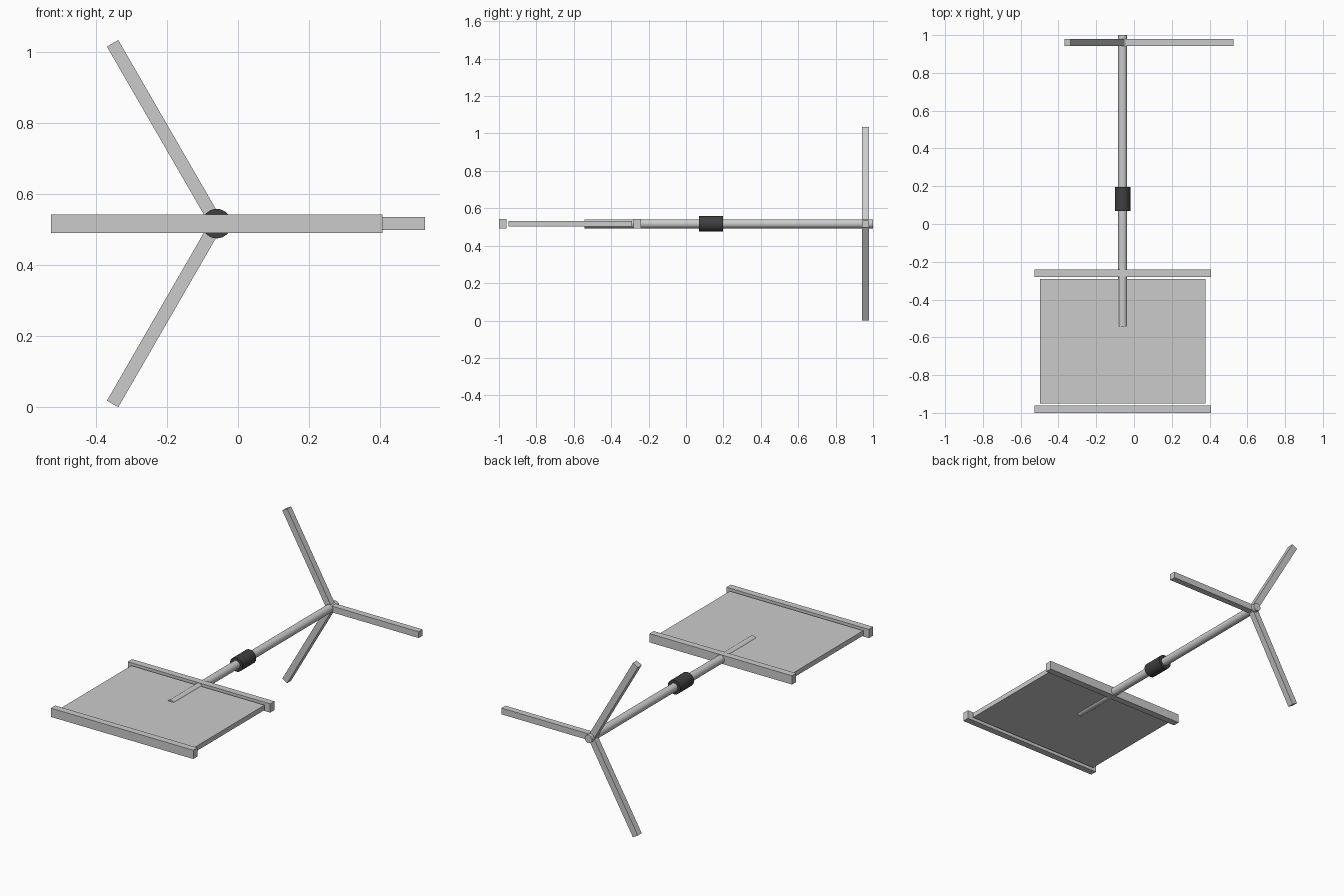
import bpy
from math import radians, cos, sin, pi

if "Cube" in bpy.data.objects:
    bpy.data.objects.remove(bpy.data.objects["Cube"])

AX, AZ = -0.06, 0.517  # centre line of the shaft


def box(name, loc, size, angle=0.0):
    bpy.ops.mesh.primitive_cube_add(size=1, location=loc, rotation=(0, angle, 0))
    ob = bpy.context.object
    ob.name = name
    ob.scale = size
    bpy.ops.object.transform_apply(location=False, rotation=True, scale=True)
    return ob


def rod(name, y0, y1, radius, sides=32):
    bpy.ops.mesh.primitive_cylinder_add(
        vertices=sides, radius=radius, depth=y1 - y0,
        location=(AX, (y0 + y1) / 2, AZ), rotation=(pi / 2, 0, 0))
    ob = bpy.context.object
    ob.name = name
    bpy.ops.object.shade_smooth_by_angle(angle=radians(30))
    return ob


# Flat panel between two cross bars
box("panel", (AX, -0.62, AZ), (0.875, 0.66, 0.029))
for name, y in (("front_bar", -0.98), ("back_bar", -0.26)):
    box(name, (AX, y, AZ), (0.934, 0.04, 0.052))

# Long shaft with a dark collar
rod("shaft", -0.543, 1.0, 0.024)
collar = rod("collar", 0.07, 0.197, 0.0415)
dark = bpy.data.materials.new("dark_grey")
dark.diffuse_color = (0.05, 0.05, 0.05, 1)
dark.use_nodes = True
dark.node_tree.nodes["Principled BSDF"].inputs["Base Color"].default_value = dark.diffuse_color
collar.data.materials.append(dark)

# Three blades radiating from the shaft end
LENGTH = 0.586
for i in range(3):
    a = i * 2 * pi / 3
    box(f"blade_{i + 1}",
        (AX + cos(a) * LENGTH / 2, 0.96, AZ + sin(a) * LENGTH / 2),
        (LENGTH, 0.037, 0.037), -a)
